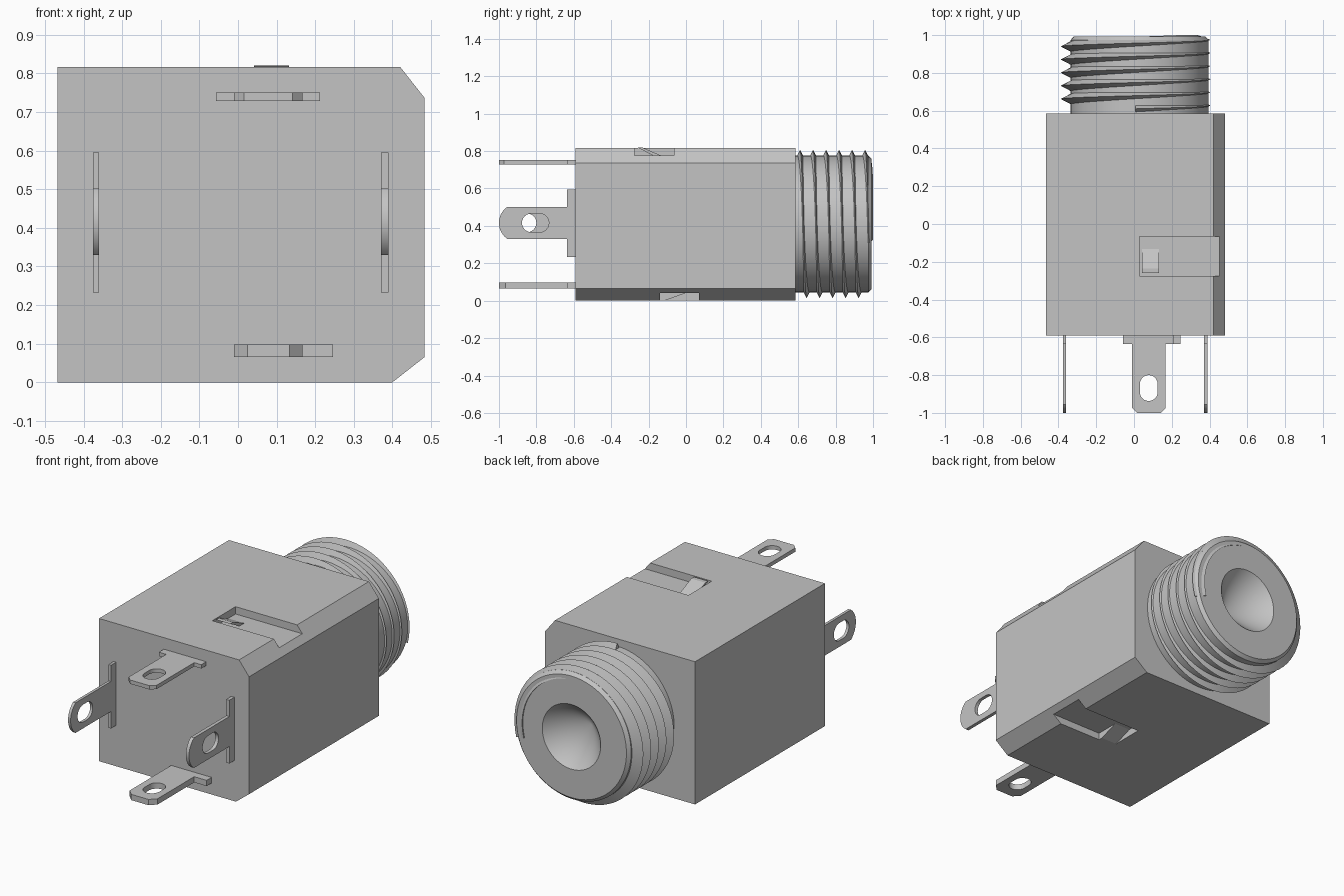
import bpy, bmesh
from math import sin, cos, pi, radians, sqrt

if "Cube" in bpy.data.objects:
    bpy.data.objects.remove(bpy.data.objects["Cube"], do_unlink=True)

grey = bpy.data.materials.new("plain grey")
grey.use_nodes = True
grey.diffuse_color = (0.55, 0.55, 0.55, 1)
grey.node_tree.nodes["Principled BSDF"].inputs["Base Color"].default_value = (0.55, 0.55, 0.55, 1)


def finish(name, bm):
    """Turn a bmesh into a named object in the scene."""
    bmesh.ops.recalc_face_normals(bm, faces=bm.faces[:])
    mesh = bpy.data.meshes.new(name)
    bm.to_mesh(mesh)
    bm.free()
    mesh.materials.append(grey)
    obj = bpy.data.objects.new(name, mesh)
    bpy.context.collection.objects.link(obj)
    return obj


def activate(obj):
    bpy.ops.object.select_all(action='DESELECT')
    obj.select_set(True)
    bpy.context.view_layer.objects.active = obj


def smooth(obj, angle=30):
    activate(obj)
    bpy.ops.object.shade_smooth_by_angle(angle=radians(angle))


def prism(name, outline, axis, lo, hi):
    """Extrude a 2D outline along one axis."""
    place = {'x': lambda u, v, w: (w, u, v),
             'y': lambda u, v, w: (u, w, v),
             'z': lambda u, v, w: (u, v, w)}[axis]
    bm = bmesh.new()
    ends = [[bm.verts.new(place(u, v, w)) for u, v in outline] for w in (lo, hi)]
    n = len(outline)
    for ring in ends:
        bm.faces.new(ring)
    for i in range(n):
        j = (i + 1) % n
        bm.faces.new((ends[0][i], ends[0][j], ends[1][j], ends[1][i]))
    return finish(name, bm)


def cut(obj, cutter):
    mod = obj.modifiers.new("cut", 'BOOLEAN')
    mod.operation = 'DIFFERENCE'
    mod.solver = 'EXACT'
    mod.object = cutter
    activate(obj)
    bpy.ops.object.modifier_apply(modifier=mod.name)
    bpy.data.objects.remove(cutter, do_unlink=True)


def box_outline(u0, u1, v0, v1):
    return [(u0, v0), (u1, v0), (u1, v1), (u0, v1)]


# Housing with two bevelled edges on one side
TOP = 0.817
housing = prism("housing", [(-0.467, 0), (0.40, 0), (0.483, 0.065), (0.483, 0.737),
                            (0.42, TOP), (-0.467, TOP)], 'y', -0.59, 0.585)

# Latch recesses, open towards the bevelled side
cut(housing, prism("cutter", box_outline(0.03, 0.6, -0.275, -0.065), 'z', 0.775, 0.9))
cut(housing, prism("cutter", box_outline(0.03, 0.6, -0.14, 0.07), 'z', -0.1, 0.04))

# Sloping contact tongues in the recesses
prism("top_tongue", [(-0.26, 0.82), (-0.235, 0.82), (-0.12, 0.77), (-0.165, 0.77)],
      'x', 0.042, 0.132)
prism("bottom_tongue", [(-0.14, 0), (-0.115, 0), (0.01, 0.045), (-0.14, 0.045)],
      'x', 0.03, 0.13)

# Barrel with conical mouth, revolved about the y axis
CX, CZ = 0.03, 0.41
SEG = 96
profile = [(0.365, 0.57), (0.365, 0.975), (0.348, 0.993), (0.185, 0.993)]
bm = bmesh.new()
rings = [[bm.verts.new((CX + r * cos(2 * pi * i / SEG), y, CZ + r * sin(2 * pi * i / SEG)))
          for i in range(SEG)] for r, y in profile]
apex = bm.verts.new((CX, 0.81, CZ))
bm.faces.new(rings[0])
for i in range(SEG):
    j = (i + 1) % SEG
    for a, b in zip(rings, rings[1:]):
        bm.faces.new((a[i], a[j], b[j], b[i]))
    bm.faces.new((rings[-1][i], rings[-1][j], apex))
smooth(finish("barrel", bm))

# Screw thread: a triangle swept along a helix
PITCH, TURNS, STEPS = 0.0695, 5.3, 72
bm = bmesh.new()
sections = []
for k in range(int(TURNS * STEPS) + 1):
    t = 2 * pi * k / STEPS
    y = 0.61 + PITCH * k / STEPS
    sections.append([bm.verts.new((0.008 + r * sin(t), min(y + dy, 1.0), CZ + r * cos(t)))
                     for r, dy in ((0.33, -0.034), (0.396, 0), (0.33, 0.034))])
for a, b in zip(sections, sections[1:]):
    for i in range(3):
        j = (i + 1) % 3
        bm.faces.new((a[i], a[j], b[j], b[i]))
bm.faces.new(sections[0])
bm.faces.new(sections[-1])
smooth(finish("thread", bm))


def slot_outline(u0, u1, v, r):
    """Slot with rounded ends, running along u."""
    arc = [(-pi / 2 + pi * i / 12) for i in range(13)]
    return ([(u1 - r + r * cos(a), v + r * sin(a)) for a in arc] +
            [(u0 + r - r * cos(a), v - r * sin(a)) for a in arc])


BASE, STEP, TIP = -0.58, -0.635, -1.0

# Top and bottom solder lugs: bevelled tips and slotted eyes
for name, wide0, wide1, z0, z1, c in (("top_lug", -0.057, 0.212, 0.729, 0.751, 0.026),
                                      ("bottom_lug", -0.01, 0.246, 0.065, 0.098, 0.034)):
    x0, x1 = -0.01, 0.167
    outline = [(wide0, BASE), (wide0, STEP), (x0, STEP), (x0, TIP + c), (x0 + c, TIP),
               (x1 - c, TIP), (x1, TIP + c), (x1, STEP), (wide1, STEP), (wide1, BASE)]
    if wide0 == x0:
        outline = outline[:1] + outline[3:]
    lug = prism(name, outline, 'z', z0, z1)
    eye = [(u, v) for v, u in slot_outline(-0.937, -0.80, 0.078, 0.047)]
    cut(lug, prism("cutter", eye, 'z', z0 - 0.1, z1 + 0.1))
    smooth(lug)

# Side solder lugs: arc-shaped tips
Z0, Z1, R = 0.33, 0.502, 0.105
mid, half = (Z0 + Z1) / 2, (Z1 - Z0) / 2
tip = []
for i in range(17):
    dz = half * (1 - i / 8)
    tip.append((TIP + R - sqrt(R * R - dz * dz), mid + dz))
for name, xa, xb, e0, e1 in (("right_lug", -0.376, -0.360, -0.937, -0.80),
                             ("left_lug", 0.370, 0.390, -0.877, -0.733)):
    outline = ([(BASE, 0.595), (STEP, 0.595), (STEP, Z1)] + tip +
               [(STEP, Z0), (STEP, 0.233), (BASE, 0.233)])
    lug = prism(name, outline, 'x', xa, xb)
    cut(lug, prism("cutter", slot_outline(e0, e1, mid, 0.05), 'x', xa - 0.1, xb + 0.1))
    smooth(lug)
